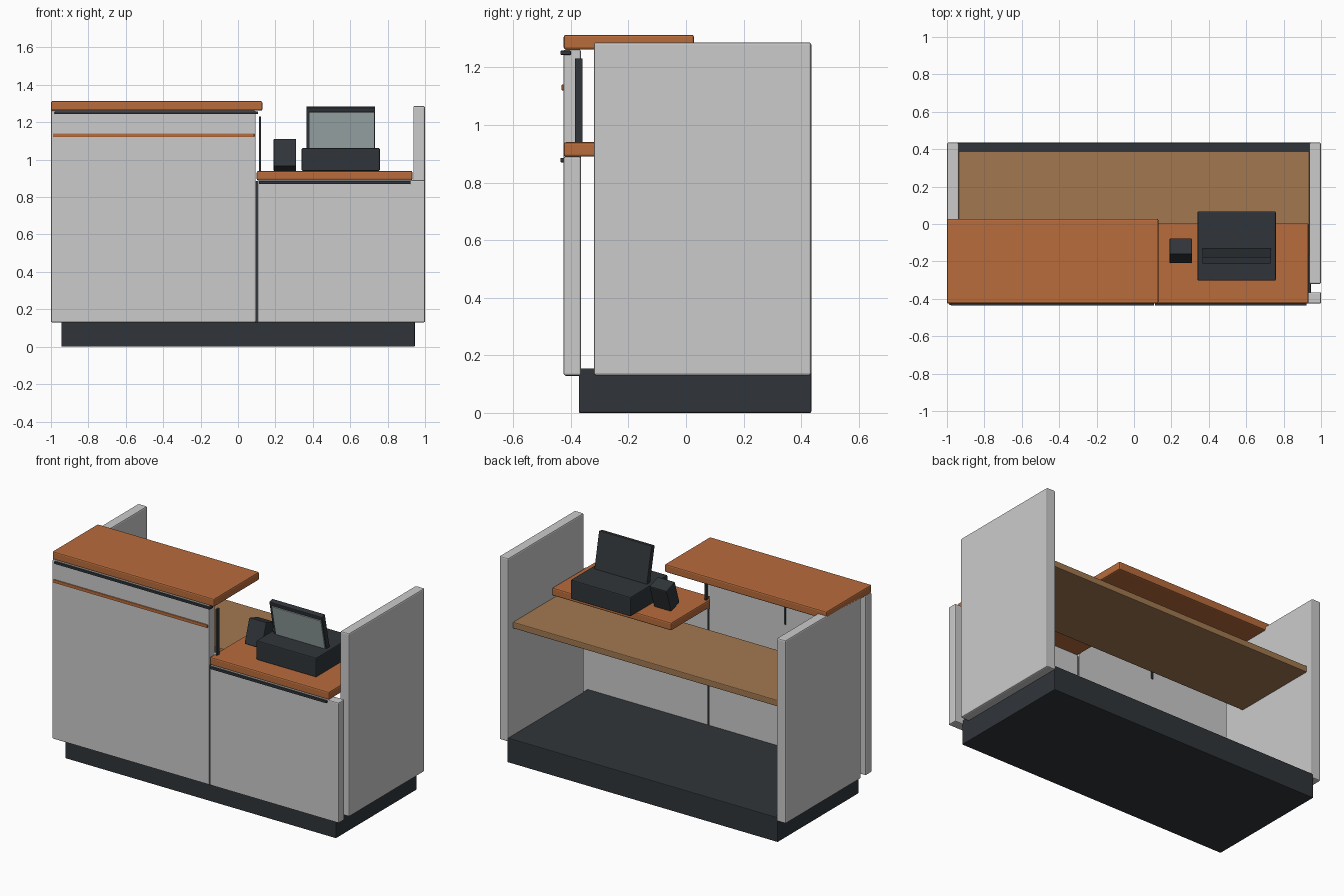
import bpy
from math import radians

if "Cube" in bpy.data.objects:
    bpy.data.objects.remove(bpy.data.objects["Cube"])


def material(name, rgb):
    m = bpy.data.materials.new(name)
    m.diffuse_color = (*rgb, 1)
    m.use_nodes = True
    m.node_tree.nodes["Principled BSDF"].inputs["Base Color"].default_value = m.diffuse_color
    return m


ORANGE = material("orange_wood", (0.48, 0.15, 0.045))
BROWN = material("shelf_wood", (0.36, 0.19, 0.08))
DARK = material("charcoal", (0.03, 0.036, 0.042))
GLASS = material("screen_glass", (0.36, 0.43, 0.43))


def box(name, x, y, z, mat=None, bevel=0.006, tilt=0):
    """Bevelled box from (min, max) ranges, tilted about its own x axis."""
    bpy.ops.mesh.primitive_cube_add(size=1)
    o = bpy.context.object
    o.name = name
    size = [r[1] - r[0] for r in (x, y, z)]
    for v in o.data.vertices:
        v.co = [c * s for c, s in zip(v.co, size)]
    o.location = [(r[0] + r[1]) / 2 for r in (x, y, z)]
    o.rotation_euler.x = radians(tilt)
    if mat:
        o.data.materials.append(mat)
    if bevel:
        b = o.modifiers.new("bevel", 'BEVEL')
        b.width = bevel
        b.segments = 2
    return o


# Plinth and side panels
box("plinth", (-0.945, 0.945), (-0.372, 0.435), (0, 0.155), DARK, 0.004)
for side, x in (("left", (-1, -0.937)), ("right", (0.937, 1))):
    box(side + "_side_panel", x, (-0.32, 0.435), (0.13, 1.287), bevel=0.008)

# Front panels, with the dark seam between them
box("tall_front_panel", (-1, 0.094), (-0.425, -0.365), (0.13, 1.262))
box("low_front_panel", (0.104, 1), (-0.425, -0.365), (0.13, 0.89))
box("panel_seam", (0.09, 0.108), (-0.418, -0.37), (0.128, 0.885), DARK, 0)

# Counter tops and work shelf
box("tall_counter_top", (-1, 0.13), (-0.425, 0.028), (1.262, 1.313), ORANGE, 0.008)
box("low_counter_top", (0.1, 0.933), (-0.425, 0.004), (0.89, 0.94), ORANGE, 0.008)
box("work_shelf", (-0.937, 0.937), (-0.17, 0.39), (0.83, 0.87), BROWN, 0.005)

# Trim strips on the front
box("tall_shadow_strip", (-0.98, 0.108), (-0.436, -0.40), (1.243, 1.258), DARK, 0.003)
box("low_shadow_strip", (0.112, 0.922), (-0.436, -0.40), (0.87, 0.886), DARK, 0.003)
box("accent_strip", (-0.99, 0.087), (-0.432, -0.42), (1.12, 1.14), ORANGE, 0.003)

# Upright supports under the tall counter
for i, x in enumerate((0.118, -0.438)):
    box(f"counter_support_{i + 1}", (x - 0.006, x + 0.006), (-0.386, -0.36),
        (0.935, 1.23), DARK, 0)

# Till: base, leaning screen and its glass
box("till_base", (0.34, 0.758), (-0.303, 0.068), (0.94, 1.062), DARK)
box("till_screen", (0.365, 0.733), (-0.187, -0.153), (1.045, 1.284), DARK, 0.004, 12)
box("screen_glass", (0.383, 0.727), (-0.191, -0.181), (1.052, 1.256), GLASS, 0, 12)

# Card terminal leaning back
box("card_terminal", (0.19, 0.311), (-0.188, -0.098), (0.947, 1.103), DARK, 0.006, -18)
